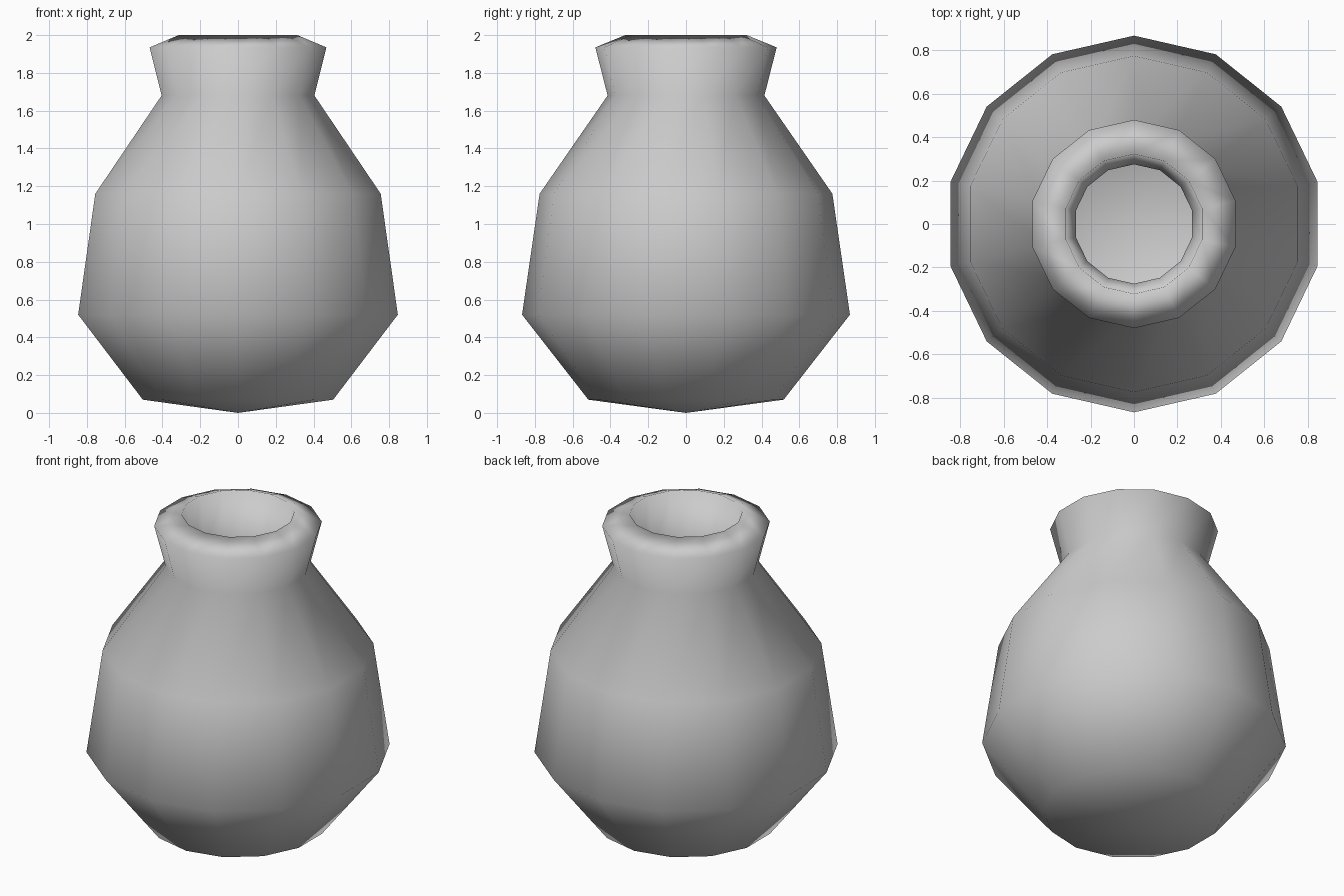
import bpy
import bmesh
import math

cube = bpy.data.objects.get("Cube")
if cube:
    bpy.data.objects.remove(cube, do_unlink=True)

SIDES = 14

# Plain clay colour
clay = bpy.data.materials.new("light_grey_clay")
clay.use_nodes = True
colour = (0.6, 0.6, 0.6, 1)
clay.diffuse_color = colour
clay.node_tree.nodes["Principled BSDF"].inputs["Base Color"].default_value = colour

# Profile (radius, height): base point, foot, belly, shoulder, neck, rim, mouth, inner lip
profile = [(0, 0), (0.517, 0.07), (0.868, 0.52), (0.775, 1.16),
           (0.415, 1.68), (0.48, 1.935), (0.322, 2), (0.275, 1.66)]

# Turn the profile about the vertical axis, with a corner at the front
bm = bmesh.new()
verts = [bm.verts.new((0, -r, z)) for r, z in profile]
edges = [bm.edges.new(pair) for pair in zip(verts, verts[1:])]
bmesh.ops.spin(bm, geom=verts + edges, cent=(0, 0, 0), axis=(0, 0, 1),
               angle=math.tau, steps=SIDES, use_merge=False)
bmesh.ops.remove_doubles(bm, verts=bm.verts[:], dist=0.001)

# Point the faces outwards, judged by the belly
bmesh.ops.recalc_face_normals(bm, faces=bm.faces[:])
belly = max(bm.faces, key=lambda f: f.calc_center_median().xy.length)
if belly.normal.dot(belly.calc_center_median()) < 0:
    bmesh.ops.reverse_faces(bm, faces=bm.faces[:])
for face in bm.faces:
    face.smooth = True

mesh = bpy.data.meshes.new("vase")
bm.to_mesh(mesh)
bm.free()
mesh.materials.append(clay)
vase = bpy.data.objects.new("vase", mesh)
bpy.context.collection.objects.link(vase)
